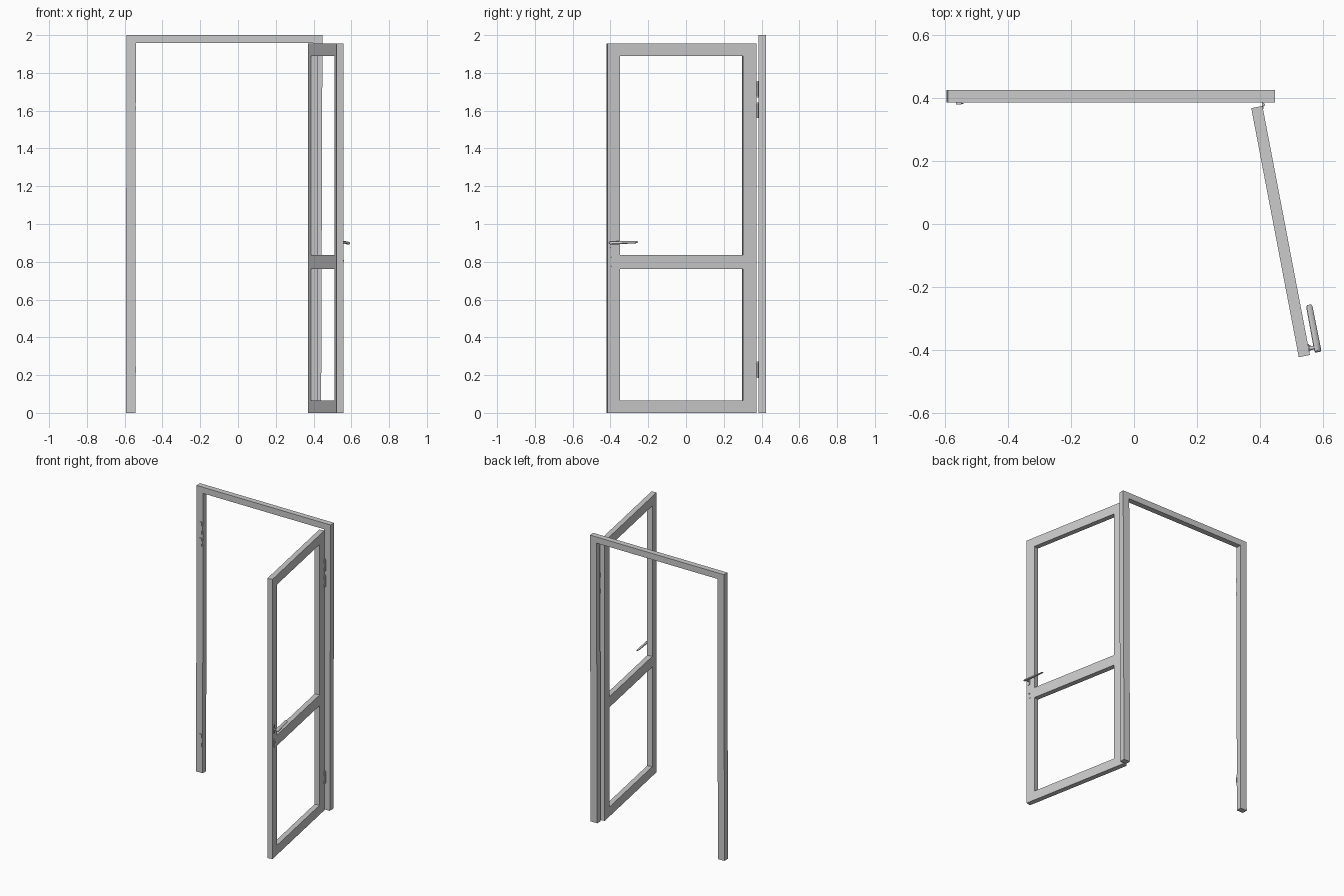
import bpy, bmesh, math
from mathutils import Matrix, Vector

if "Cube" in bpy.data.objects:
    bpy.data.objects.remove(bpy.data.objects["Cube"])

# Door plane: local x runs from hinge to latch, local y points out of the handle face
ANGLE = math.radians(10.8)
DOOR = Matrix.Translation((0.3715, 0.367, 0)) @ Matrix.Rotation(ANGLE - math.pi / 2, 4, 'Z')
WORLD = Matrix.Identity(4)


def finish(name, bm, matrix=WORLD, smooth=False):
    bmesh.ops.recalc_face_normals(bm, faces=bm.faces)
    mesh = bpy.data.meshes.new(name)
    bm.to_mesh(mesh)
    bm.free()
    obj = bpy.data.objects.new(name, mesh)
    obj.matrix_world = matrix
    bpy.context.collection.objects.link(obj)
    if smooth:
        bpy.context.view_layer.objects.active = obj
        obj.select_set(True)
        bpy.ops.object.shade_smooth_by_angle(angle=math.radians(40))
        obj.select_set(False)
    return obj


def extrude(bm, faces, vec):
    new = bmesh.ops.extrude_face_region(bm, geom=faces)['geom']
    bmesh.ops.translate(bm, vec=vec, verts=[v for v in new if isinstance(v, bmesh.types.BMVert)])


def prism(name, points, vec, matrix=WORLD, smooth=False):
    bm = bmesh.new()
    face = bm.faces.new([bm.verts.new(p) for p in points])
    extrude(bm, [face], Vector(vec))
    return finish(name, bm, matrix, smooth)


def box(name, lo, hi, matrix=WORLD):
    (x0, y0, z0), (x1, y1, z1) = lo, hi
    return prism(name, [(x0, y0, z0), (x1, y0, z0), (x1, y0, z1), (x0, y0, z1)],
                 (0, y1 - y0, 0), matrix)


def cylinder(name, centre, radius, depth, axis, matrix=WORLD, sides=16):
    bm = bmesh.new()
    rot = Vector((0, 0, 1)).rotation_difference(Vector(axis)).to_matrix().to_4x4()
    bmesh.ops.create_cone(bm, cap_ends=True, segments=sides, radius1=radius, radius2=radius,
                          depth=depth, matrix=Matrix.Translation(centre) @ rot)
    return finish(name, bm, matrix, True)


def rounded_plate(name, cx, cz, width, height, y0, y1, matrix):
    r = width / 2
    pts = []
    for i in range(18):
        a = math.pi * (i % 9) / 8 + (math.pi if i > 8 else 0)
        shift = height / 2 - r if i < 9 else r - height / 2
        pts.append((cx + r * math.cos(a), y0, cz + shift + r * math.sin(a)))
    prism(name, pts, (0, y1 - y0, 0), matrix, True)


# Door frame: two slightly leaning posts joined by a lintel
outline = [(-0.594, 0), (-0.543, 0), (-0.541, 1.957), (0.396, 1.957),
           (0.390, 0), (0.440, 0), (0.447, 2.0), (-0.590, 2.0)]
prism("door_frame", [(x, 0.385, z) for x, z in outline], (0, 0.039, 0))

# Door leaf: stiles and rails around two open panels
us = [0, 0.073, 0.737, 0.803]
zs = [0, 0.066, 0.763, 0.837, 1.889, 1.955]
bm = bmesh.new()
grid = [[bm.verts.new((u, 0, z)) for z in zs] for u in us]
for i in range(3):
    for j in range(5):
        if i == 1 and j in (1, 3):
            continue
        bm.faces.new((grid[i][j], grid[i + 1][j], grid[i + 1][j + 1], grid[i][j + 1]))
extrude(bm, bm.faces[:], Vector((0, 0.036, 0)))
finish("door_leaf", bm, DOOR)

# Handle: plate, spindle and tapered lever
rounded_plate("handle_plate", 0.782, 0.90, 0.018, 0.06, 0.035, 0.040, DOOR)
cylinder("handle_spindle", (0.782, 0.047, 0.90), 0.006, 0.024, (0, 1, 0), DOOR)
bm = bmesh.new()
rings = []
for u, half_n, half_z, z in [(0.799, 0.008, 0.004, 0.899), (0.794, 0.011, 0.008, 0.900),
                             (0.770, 0.011, 0.008, 0.900), (0.655, 0.010, 0.005, 0.904),
                             (0.646, 0.007, 0.003, 0.905)]:
    ring = []
    for k in range(12):
        a = k * math.tau / 12
        n = half_n * math.cos(a)
        ring.append(bm.verts.new((u, 0.063 + n, z + half_z * math.sin(a) - 0.3 * n)))
    rings.append(ring)
for a, b in zip(rings, rings[1:]):
    for k in range(12):
        bm.faces.new((a[k], a[(k + 1) % 12], b[(k + 1) % 12], b[k]))
bm.faces.new(rings[0])
bm.faces.new(rings[-1])
finish("handle_lever", bm, DOOR, True)

# Lock plate and keyhole barrel below the handle
rounded_plate("lock_plate", 0.776, 0.80, 0.016, 0.06, 0.035, 0.039, DOOR)
cylinder("lock_barrel", (0.776, 0.040, 0.805), 0.005, 0.006, (0, 1, 0), DOOR)

# Three catches on the free post, three hinges on the door side
for n, (z0, z1) in enumerate([(0.185, 0.272), (1.587, 1.642), (1.67, 1.756)]):
    zm, h = (z0 + z1) / 2, z1 - z0
    box(f"catch_plate_{n}", (-0.564, 0.379, z0), (-0.547, 0.386, z1))
    box(f"catch_tab_{n}", (-0.548, 0.380, zm - 0.2 * h), (-0.540, 0.384, zm + 0.2 * h))
    if n == 1:
        z0, zm, h = 1.56, 1.601, 0.082
    box(f"hinge_leaf_{n}", (0.405, 0.370, z0), (0.409, 0.386, z1))
    cylinder(f"hinge_knuckle_{n}", (0.410, 0.378, zm), 0.005, h * 0.9, (0, 0, 1))
    box(f"hinge_tab_{n}", (0.402, 0.364, zm - 0.2 * h), (0.410, 0.374, zm + 0.2 * h))
